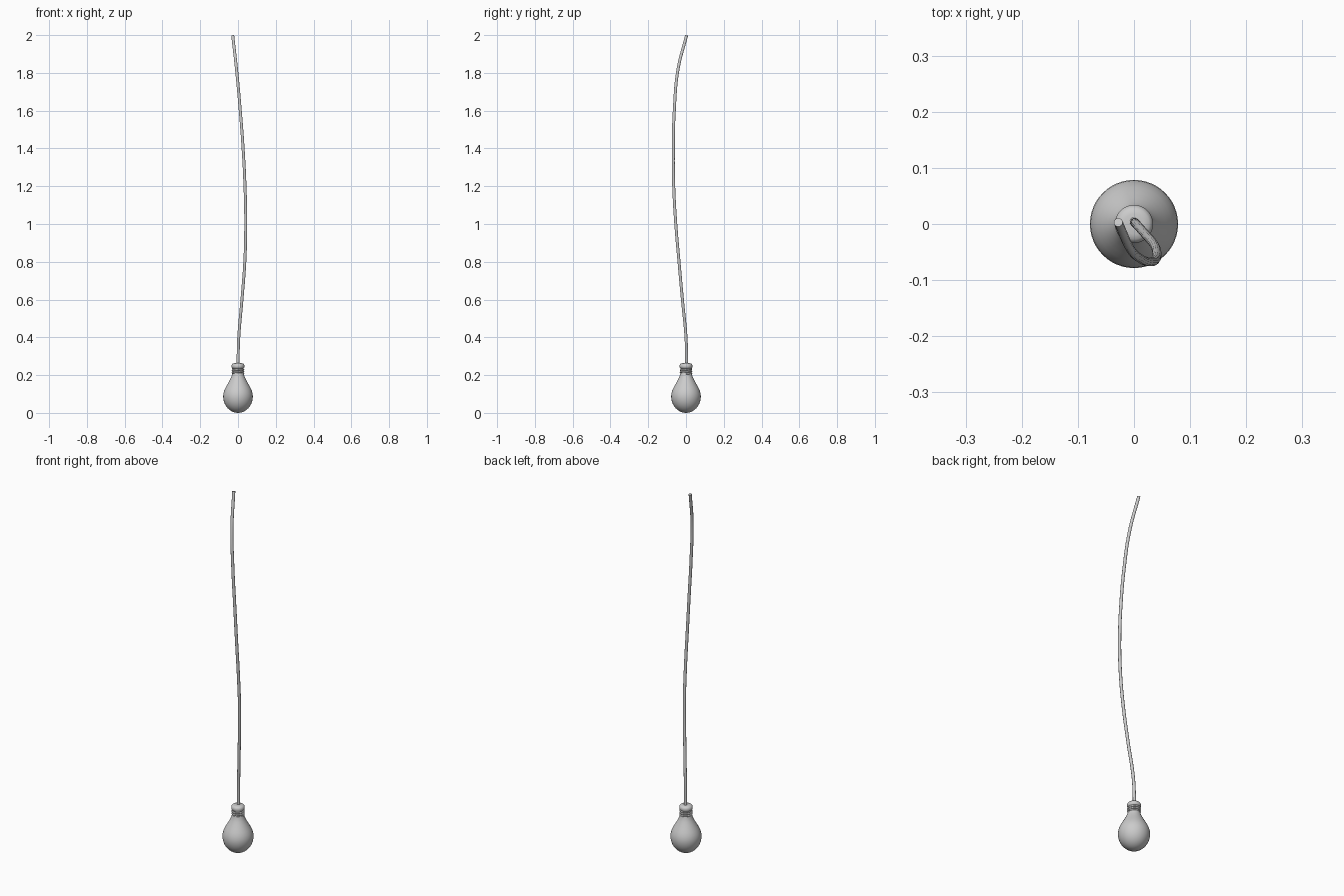
import bpy, math

if "Cube" in bpy.data.objects:
    bpy.data.objects.remove(bpy.data.objects["Cube"])


def lathe(name, profile, steps=48):
    """Spin an (r, z) profile around the z axis."""
    verts, faces, n = [], [], len(profile)
    for i in range(steps):
        a = 2 * math.pi * i / steps
        verts += [(r * math.cos(a), r * math.sin(a), z) for r, z in profile]
    for i in range(steps):
        j = (i + 1) % steps
        for k in range(n - 1):
            faces.append((i * n + k, j * n + k, j * n + k + 1, i * n + k + 1))
    me = bpy.data.meshes.new(name)
    me.from_pydata(verts, [], faces)
    ob = bpy.data.objects.new(name, me)
    bpy.context.collection.objects.link(ob)
    bpy.context.view_layer.objects.active = ob
    ob.select_set(True)
    bpy.ops.object.mode_set(mode='EDIT')
    bpy.ops.mesh.select_all(action='SELECT')
    bpy.ops.mesh.remove_doubles(threshold=1e-5)
    bpy.ops.mesh.normals_make_consistent(inside=False)
    bpy.ops.object.mode_set(mode='OBJECT')
    bpy.ops.object.shade_smooth_by_angle(angle=math.radians(40))
    ob.select_set(False)
    return ob


def tube(name, points, radius, kind='BEZIER', res=10):
    cu = bpy.data.curves.new(name, 'CURVE')
    cu.dimensions = '3D'
    cu.bevel_depth = radius
    cu.bevel_resolution = 4
    cu.resolution_u = res
    cu.use_fill_caps = True
    sp = cu.splines.new(kind)
    if kind == 'BEZIER':
        sp.bezier_points.add(len(points) - 1)
        for bp, p in zip(sp.bezier_points, points):
            bp.co = p
            bp.handle_left_type = bp.handle_right_type = 'AUTO'
    else:
        sp.points.add(len(points) - 1)
        for sp_pt, p in zip(sp.points, points):
            sp_pt.co = (*p, 1)
    sp.use_smooth = True
    ob = bpy.data.objects.new(name, cu)
    bpy.context.collection.objects.link(ob)
    return ob


# Glass bulb: round lower part flowing into a narrow neck
R, zc = 0.0785, 0.0875
glass = [(R * math.sin(math.radians(a)), zc - (zc - 0.002 + 0.002) * math.cos(math.radians(a)))
         for a in range(0, 91, 9)]
glass[0] = (0, 0)
glass += [(0.0772, 0.102), (0.0728, 0.118), (0.0655, 0.134), (0.0565, 0.150),
          (0.0475, 0.166), (0.0395, 0.181), (0.0335, 0.195), (0.0305, 0.208), (0.0, 0.208)]
lathe("glass_bulb", glass)

# Screw base with a rounded cap
lathe("screw_base", [(0, 0.2), (0.029, 0.2), (0.029, 0.236), (0.032, 0.238), (0.034, 0.243),
                     (0.034, 0.250), (0.032, 0.256), (0.027, 0.261), (0.018, 0.263), (0, 0.264)])

# Helical thread around the base
turns, n = 2.5, 80
tube("base_thread",
     [(0.0288 * math.cos(2 * math.pi * turns * i / n),
       0.0288 * math.sin(2 * math.pi * turns * i / n),
       0.207 + 0.028 * i / n) for i in range(n + 1)], 0.0045, 'POLY')

# Gently swaying cord
tube("cord", [(0, 0.004, 0.255), (0.004, 0.000, 0.4), (0.021, -0.019, 0.6),
              (0.036, -0.037, 0.8), (0.041, -0.054, 1.0), (0.037, -0.065, 1.2),
              (0.027, -0.067, 1.4), (0.012, -0.062, 1.6), (-0.008, -0.042, 1.82),
              (-0.028, 0.003, 1.998)], 0.008)
